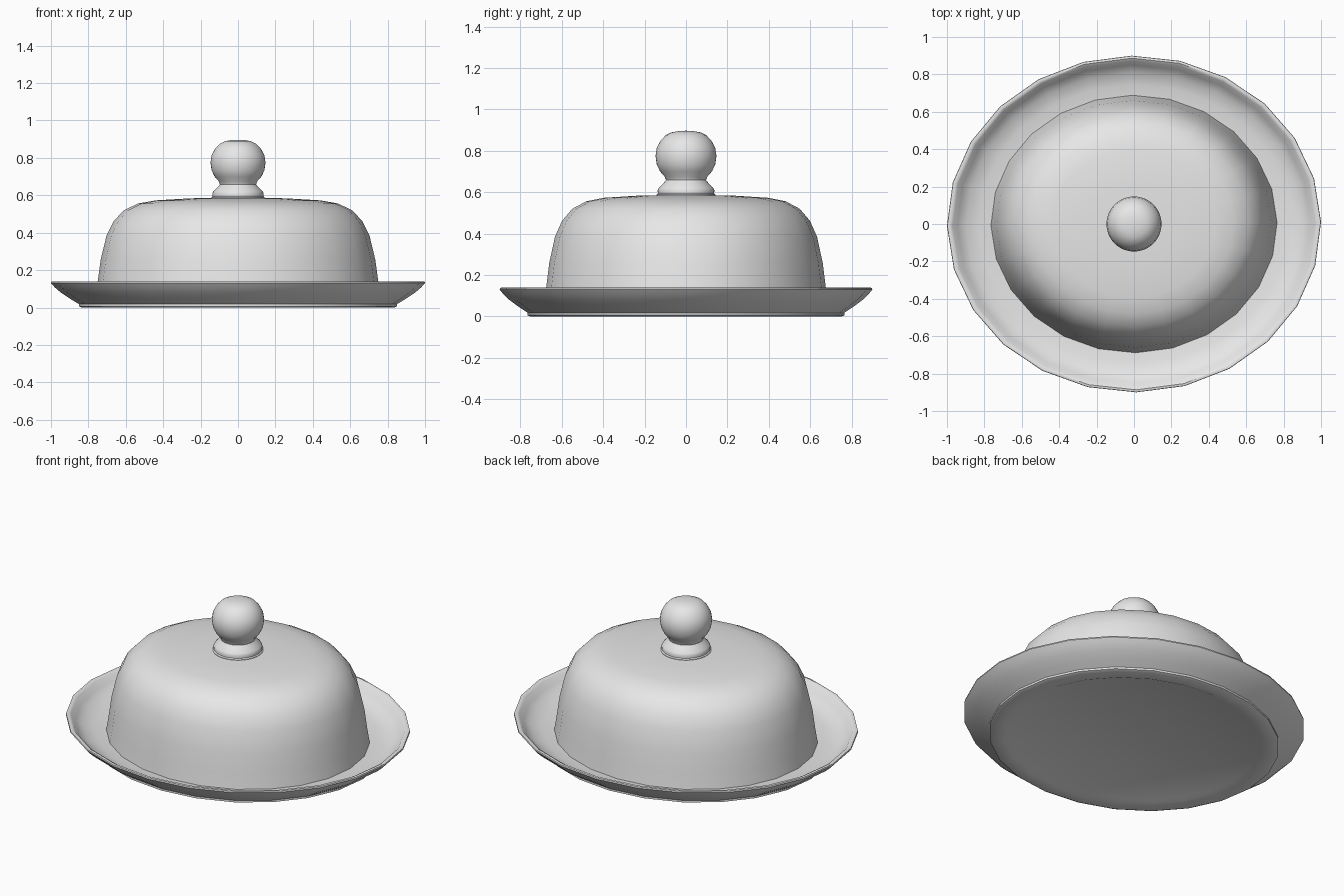
import bpy, bmesh
from math import cos, sin, pi, radians

cube = bpy.data.objects.get("Cube")
if cube:
    bpy.data.objects.remove(cube, do_unlink=True)

# Single glaze colour
glaze = bpy.data.materials.new("grey_glaze")
glaze.use_nodes = True
GREY = (0.8, 0.8, 0.8, 1.0)
glaze.diffuse_color = GREY
glaze.node_tree.nodes["Principled BSDF"].inputs["Base Color"].default_value = GREY


def lathe(name, profile, sides, squash=1.0, turn=0.0, sharp=40):
    """Turn (radius, height) points about z, flattened in y by squash."""
    bm = bmesh.new()
    rings = []
    for r, z in profile:
        if r == 0:
            rings.append([bm.verts.new((0, 0, z))] * sides)
            continue
        angles = [2 * pi * i / sides + turn for i in range(sides)]
        rings.append([bm.verts.new((r * cos(a), r * squash * sin(a), z)) for a in angles])
    for low, high in zip(rings, rings[1:]):
        for i in range(sides):
            j = (i + 1) % sides
            corners = [low[i], low[j], high[j], high[i]]
            bm.faces.new(list(dict.fromkeys(corners)))
    bmesh.ops.recalc_face_normals(bm, faces=bm.faces)
    mesh = bpy.data.meshes.new(name)
    bm.to_mesh(mesh)
    bm.free()
    mesh.materials.append(glaze)
    obj = bpy.data.objects.new(name, mesh)
    bpy.context.collection.objects.link(obj)
    bpy.ops.object.select_all(action='DESELECT')
    obj.select_set(True)
    bpy.context.view_layer.objects.active = obj
    bpy.ops.object.shade_smooth_by_angle(angle=radians(sharp))
    return obj


OVAL = 0.9
TURN = radians(0.7)

# Plate: recessed foot, flared side, rolled rim, shallow well
lathe("plate", [
    (0, 0.012), (0.728, 0.012), (0.757, 0), (0.835, 0), (0.85, 0.006),
    (0.85, 0.018), (0.895, 0.045), (0.945, 0.078), (0.98, 0.108),
    (1.0, 0.13), (0.998, 0.138), (0.985, 0.14), (0.97, 0.132),
    (0.945, 0.1), (0.9, 0.07), (0.83, 0.052), (0.7, 0.045), (0, 0.045),
], 24, OVAL, TURN)

# Lid: thin hollow dome
lathe("lid", [
    (0, 0.56), (0.42, 0.55), (0.58, 0.5), (0.67, 0.38), (0.735, 0.05),
    (0.765, 0.05), (0.75, 0.14), (0.734, 0.257), (0.703, 0.385),
    (0.665, 0.462), (0.61, 0.52), (0.535, 0.556), (0.44, 0.573),
    (0.25, 0.584), (0, 0.587),
], 24, OVAL, TURN)

# Knob: flared collar, narrow neck, flattened ball
lathe("knob", [
    (0, 0.575), (0.142, 0.575), (0.142, 0.588), (0.136, 0.594),
    (0.137, 0.61), (0.131, 0.622), (0.11, 0.642), (0.097, 0.658),
    (0.103, 0.675), (0.125, 0.7), (0.141, 0.733), (0.147, 0.775),
    (0.141, 0.815), (0.122, 0.85), (0.098, 0.875), (0.07, 0.889),
    (0.035, 0.895), (0, 0.897),
], 48)
